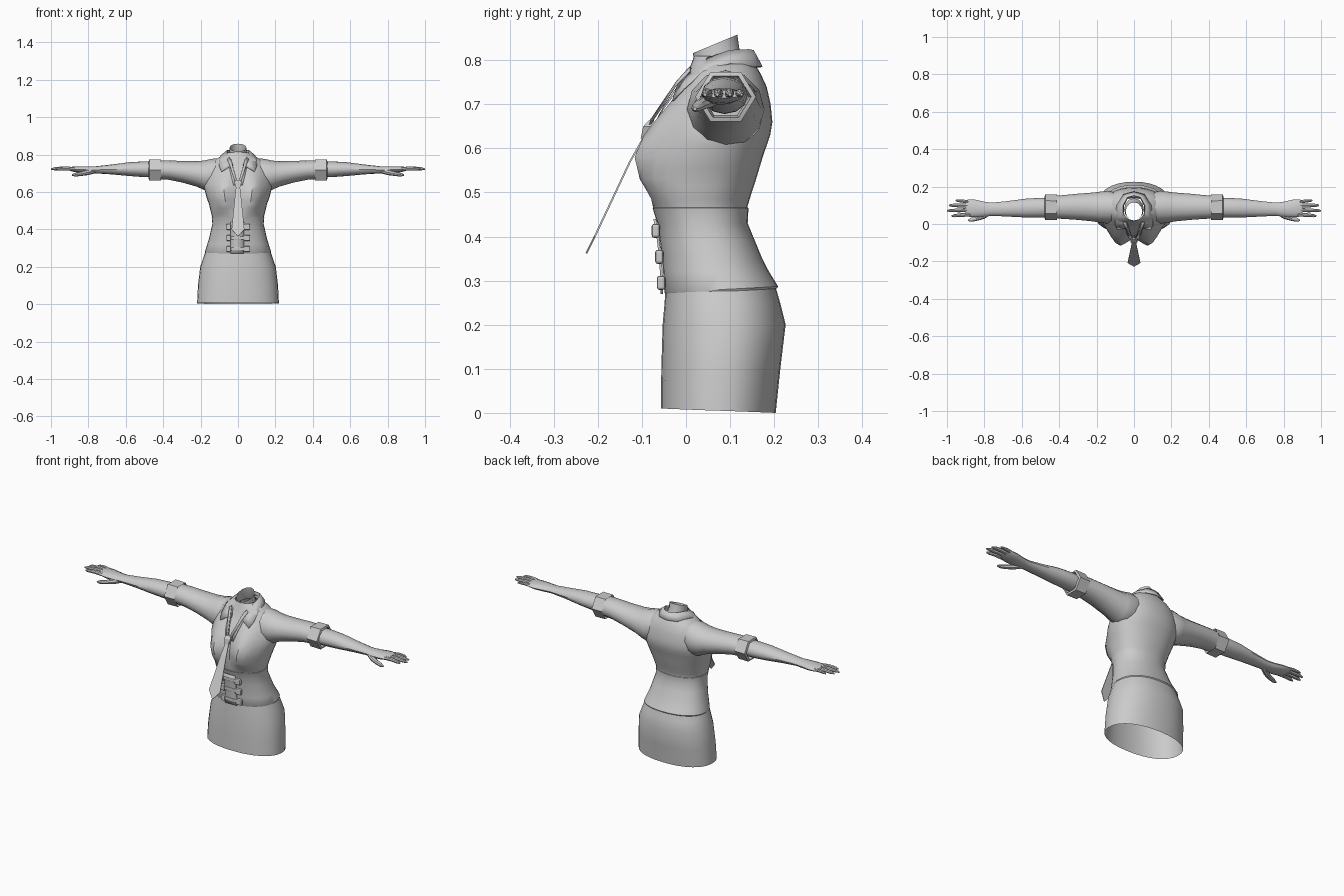
import bpy, bmesh
from math import sin, cos, pi, exp, radians, copysign


def make(name, verts, faces, smooth=40, mirror=False, solid=0, bevel=0):
    me = bpy.data.meshes.new(name)
    me.from_pydata(verts, [], faces)
    bm = bmesh.new()
    bm.from_mesh(me)
    bmesh.ops.recalc_face_normals(bm, faces=bm.faces)
    bm.to_mesh(me)
    bm.free()
    ob = bpy.data.objects.new(name, me)
    bpy.context.collection.objects.link(ob)
    bpy.ops.object.select_all(action='DESELECT')
    bpy.context.view_layer.objects.active = ob
    ob.select_set(True)
    if smooth:
        bpy.ops.object.shade_smooth_by_angle(angle=radians(smooth))
    if mirror:
        ob.modifiers.new("Mirror", 'MIRROR').use_clip = False
    if solid:
        m = ob.modifiers.new("Solid", 'SOLIDIFY')
        m.thickness = solid
        m.offset = 0
    if bevel:
        m = ob.modifiers.new("Bevel", 'BEVEL')
        m.width = bevel
        m.segments = 2
    return ob


def loft(name, rings, cap_end=False, **kw):
    n = len(rings[0])
    verts = [v for r in rings for v in r]
    faces = [(k*n+i, k*n+(i+1) % n, (k+1)*n+(i+1) % n, (k+1)*n+i)
             for k in range(len(rings)-1) for i in range(n)]
    if cap_end:
        faces.append(tuple(range((len(rings)-1)*n, len(rings)*n)))
    return make(name, verts, faces, **kw)


def strip(name, a, b, **kw):
    n = len(a)
    return make(name, a+b, [(i, i+1, n+i+1, n+i) for i in range(n-1)], **kw)


def x_tube(name, secs, n=12, cap=False, **kw):
    # tube along x; sections are (x, y, z, half depth, half height)
    rings = [[(x, y+ry*cos(2*pi*i/n), z+rz*sin(2*pi*i/n)) for i in range(n)]
             for x, y, z, ry, rz in secs]
    return loft(name, rings, cap_end=cap, mirror=True, **kw)


# Body profile: height, half width, front y, back y, bust bulge
BODY = [(0, .219, -.057, .203, 0), (.10, .214, -.056, .214, 0),
        (.20, .202, -.053, .226, 0), (.28, .174, -.046, .206, 0),
        (.35, .152, -.051, .170, 0), (.43, .134, -.062, .137, 0),
        (.47, .138, -.074, .139, .004), (.50, .146, -.072, .148, .024),
        (.53, .153, -.068, .158, .047), (.58, .170, -.066, .173, .059),
        (.63, .182, -.056, .190, .047), (.66, .178, -.046, .195, .034),
        (.70, .168, -.030, .191, .016), (.74, .150, -.008, .182, .003),
        (.77, .125, .004, .168, 0), (.79, .092, .012, .156, 0),
        (.81, .055, .020, .142, 0)]


def body_ring(z, off=0, tilt=0, n=32):
    for p, q in zip(BODY, BODY[1:]):
        if p[0] <= z <= q[0]:
            t = (z-p[0])/(q[0]-p[0])
            break
    hw, yf, yb, bust = [a+(b-a)*t for a, b in zip(p[1:], q[1:])]
    ring = []
    for i in range(n):
        c, s = cos(2*pi*i/n), sin(2*pi*i/n)
        x = (hw+off)*copysign(abs(c)**.9, c)
        y = (yf+yb)/2+((yb-yf)/2+off)*copysign(abs(s)**.9, s)
        if s < 0:
            y -= bust*exp(-((abs(x)-.08)/.055)**2)
        ring.append((x, y, z-tilt*s))
    return ring


# Skirt, corset and shirt body
loft("skirt", [body_ring(z, 0, t) for z, t in
               [(.005, .005), (.1, 0), (.2, 0), (.25, 0), (.285, 0)]])
loft("corset", [body_ring(z, o, t) for z, o, t in
                [(.275, -.001, -.007), (.28, .003, -.007), (.32, .003, 0), (.35, .003, 0),
                 (.39, .003, 0), (.43, .003, 0), (.465, .003, 0), (.467, -.003, 0)]])
loft("shirt_body", [body_ring(z, .001) for z in
                    [.455, .47, .485, .5, .515, .53, .555, .58, .605, .63, .66,
                     .68, .70, .72, .74, .77, .79, .81]])

# Neck, open and cut at a slant
loft("neck", [[(.046*k*cos(2*pi*i/12), y+.052*k*sin(2*pi*i/12), z+d*sin(2*pi*i/12))
               for i in range(12)]
              for k, y, z, d in [(1.15, .078, .775, .01), (1, .07, .81, .01), (.97, .066, .837, .021)]])

# Shirt collar: folded band ending in points, plus inner stand
top = [(0, .152, .822), (.035, .142, .824), (.058, .10, .822), (.057, .05, .805), (.036, .005, .772), (.028, -.018, .745)]
low = [(0, .172, .785), (.055, .158, .785), (.092, .10, .793), (.100, .04, .775), (.100, -.005, .735), (.088, -.030, .708)]
strip("collar", top, low, mirror=True, solid=.004)
strip("collar_stand", top, [(x*.92, y*.95+.003, z-.03) for x, y, z in top], mirror=True)

# Open shirt edges running down to the knot
strip("lapel", [(.030, -.012, .75), (.018, -.050, .695), (.006, -.076, .645)],
      [(.048, -.014, .74), (.038, -.052, .69), (.024, -.078, .635)], mirror=True, solid=.003)

# Necktie: loop, knot and hanging blade
strip("tie_loop", [(.046, .01, .785), (.032, -.02, .752), (.004, -.086, .655)],
      [(.058, .008, .775), (.044, -.024, .742), (.014, -.088, .645)], mirror=True, solid=.004)
loft("tie_knot", [[(s*w, y+t*d, z) for s, t in [(-1, -1), (1, -1), (1, 1), (-1, 1)]]
                  for w, y, z, d in [(.011, -.097, .622, .006), (.019, -.086, .650, .011),
                                     (.013, -.078, .664, .006)]], cap_end=True, smooth=0)
blade = [(.632, .010), (.57, .017), (.40, .034), (.362, .001)]
blade_y = [-.092, -.127, -.207, -.226]
strip("tie_blade", [(-w, y, z) for (z, w), y in zip(blade, blade_y)],
      [(w, y, z) for (z, w), y in zip(blade, blade_y)], solid=.004, smooth=0)


# Corset front panel with three buckled straps
def box(name, x0, x1, y0, y1, z0, z1, bevel=.003):
    v = [(x, y, z) for x in (x0, x1) for y in (y0, y1) for z in (z0, z1)]
    make(name, v, [(0, 1, 3, 2), (4, 5, 7, 6), (0, 1, 5, 4), (2, 3, 7, 6), (0, 2, 6, 4), (1, 3, 7, 5)],
         smooth=0, bevel=bevel)


pz = [.27, .30, .35, .40, .44]
py = [-.055, -.055, -.058, -.064, -.071]
strip("corset_panel", [(-.04, y, z) for y, z in zip(py, pz)],
      [(.032, y, z) for y, z in zip(py, pz)], solid=.006)
for z, y in [(.413, -.067), (.354, -.059), (.295, -.055)]:
    box("buckle_strap", -.045, .05, y-.006, y+.004, z-.009, z+.009)
    for x, w in [(-.05, .012), (.048, .017)]:
        box("buckle", x-w, x+w, y-.011, y+.008, z-.016, z+.016, .006)

# Sleeves, rolled six-sided cuffs and forearms
x_tube("sleeve", [(.09, .09, .70, .075, .080), (.14, .090, .688, .088, .089), (.18, .090, .689, .083, .079),
                  (.22, .091, .696, .077, .068), (.30, .092, .708, .070, .057), (.37, .091, .717, .064, .052),
                  (.43, .090, .719, .060, .050)])
x_tube("sleeve_cuff", [(.425, .09, .717, .055, .052), (.412, .09, .717, .068, .064),
                       (.474, .09, .717, .069, .065), (.478, .09, .717, .058, .054),
                       (.45, .09, .717, .052, .048)], n=6, smooth=25)
x_tube("forearm_and_palm", [(.44, .088, .72, .052, .042), (.50, .087, .721, .053, .042),
                            (.58, .085, .722, .050, .037), (.68, .081, .720, .041, .026),
                            (.76, .079, .718, .035, .019), (.80, .079, .718, .040, .019),
                            (.85, .083, .720, .047, .017), (.885, .085, .722, .046, .013),
                            (.90, .086, .723, .041, .009)], cap=True)

# Fingers and thumb
for name, y0, y1, tip in [("index_finger", .052, .043, .975), ("middle_finger", .075, .071, 1.0),
                          ("ring_finger", .098, .100, .99), ("little_finger", .118, .126, .955)]:
    r = .0085 if name == "little_finger" else .0105
    secs = []
    for t, k in [(0, 1), (.45, 1), (.85, .8), (1, .35)]:
        secs.append((.875+(tip-.875)*t, y0+(y1-y0)*t, .722+.004*sin(pi*t), r*k, r*k))
    x_tube(name, secs, n=8, cap=True)
x_tube("thumb", [(.765, .066, .713, .016, .014), (.80, .046, .705, .018, .015), (.84, .030, .697, .013, .012),
                 (.87, .023, .692, .011, .010), (.888, .020, .690, .004, .004)], n=8, cap=True)
